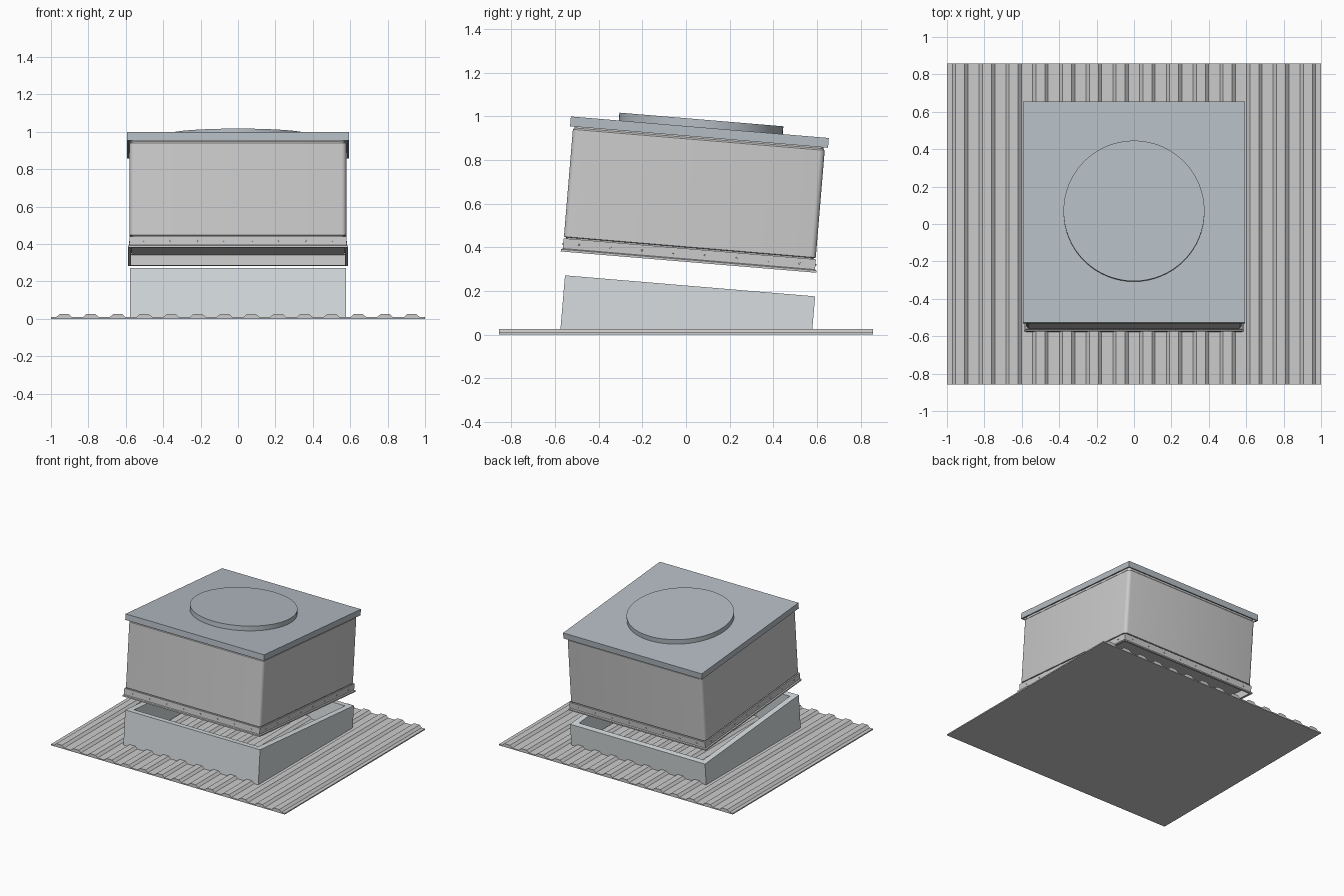
import bpy, bmesh, math
from mathutils import Matrix, Vector

if "Cube" in bpy.data.objects:
    bpy.data.objects.remove(bpy.data.objects["Cube"])

PITCH = math.atan(1 / 12)
# Frame of the tilted hood: origin at the middle of its lower rim
TILT = Matrix.Translation((0, 0.012, 0.3325)) @ Matrix.Rotation(-PITCH, 4, 'X')


def material(name, rgb):
    m = bpy.data.materials.new(name)
    m.diffuse_color = (*rgb, 1)
    m.use_nodes = True
    m.node_tree.nodes["Principled BSDF"].inputs["Base Color"].default_value = m.diffuse_color
    return m


LID_MAT = material("blue_grey_metal", (0.46, 0.51, 0.55))
CURB_MAT = material("pale_galvanised", (0.68, 0.72, 0.74))
SHEET_MAT = material("pale_sheet", (0.68, 0.69, 0.70))
BODY_MAT = material("warm_grey", (0.56, 0.56, 0.56))


def finish(name, bm, mat, smooth=False, matrix=None):
    if matrix:
        bm.transform(matrix)
    bmesh.ops.recalc_face_normals(bm, faces=bm.faces)
    me = bpy.data.meshes.new(name)
    bm.to_mesh(me)
    bm.free()
    me.materials.append(mat)
    ob = bpy.data.objects.new(name, me)
    bpy.context.collection.objects.link(ob)
    if smooth:
        bpy.ops.object.select_all(action='DESELECT')
        ob.select_set(True)
        bpy.context.view_layer.objects.active = ob
        bpy.ops.object.shade_smooth_by_angle(angle=math.radians(30))
    return ob


def square(half, r, seg=4):
    """Square outline, with rounded corners when r > 0."""
    pts = []
    for k, (sx, sy) in enumerate([(1, 1), (-1, 1), (-1, -1), (1, -1)]):
        steps = seg if r else 0
        for i in range(steps + 1):
            a = math.pi / 2 * (k + i / max(steps, 1))
            pts.append((sx * (half - r) + r * math.cos(a),
                        sy * (half - r) + r * math.sin(a)))
    return pts


def bridge(bm, a, b):
    for i in range(len(a)):
        j = (i + 1) % len(a)
        bm.faces.new((a[i], a[j], b[j], b[i]))


def square_loft(name, profile, mat, r=0.0, closed=False, smooth=False):
    """Sweep a (half width, height) profile round a square."""
    bm = bmesh.new()
    rings = [[bm.verts.new((x, y, z)) for x, y in square(h, r)] for h, z in profile]
    for a, b in zip(rings, rings[1:]):
        bridge(bm, a, b)
    if closed:
        bridge(bm, rings[-1], rings[0])
    else:
        bm.faces.new(rings[0])
        bm.faces.new(rings[-1])
    return finish(name, bm, mat, smooth, TILT)


# Ribbed roof sheet: one cross-section extruded front to back
PROF_BASE, RIB_TOP = 0.009, 0.026
section = [(-1, 0), (-1, PROF_BASE)]
for i in range(14):
    c = (i - 6.5) * 0.143
    section += [(c - 0.042, PROF_BASE), (c - 0.024, RIB_TOP),
                (c + 0.024, RIB_TOP), (c + 0.042, PROF_BASE)]
section += [(1, PROF_BASE), (1, 0)]
bm = bmesh.new()
ends = [[bm.verts.new((x, y, z)) for x, z in section] for y in (-0.857, 0.857)]
bridge(bm, *ends)
for e in ends:
    bm.faces.new(e)
finish("roof_sheet", bm, SHEET_MAT)

# Hollow roof curb with a sloping top, walls square to the slope
T = 0.045


def curb_ring(bm, inset, top):
    pts = []
    for sx, sy in [(1, 1), (-1, 1), (-1, -1), (1, -1)]:
        y = sy * (0.577 - inset)
        z = 0.005
        if top:
            z = 0.2235 - y / 12
            y += z / 12
        pts.append(bm.verts.new((sx * (0.577 - inset), y, z)))
    return pts


bm = bmesh.new()
rings = [curb_ring(bm, 0, False), curb_ring(bm, 0, True),
         curb_ring(bm, T, True), curb_ring(bm, T, False)]
for i in range(4):
    bridge(bm, rings[i], rings[(i + 1) % 4])
finish("roof_curb", bm, CURB_MAT)

# Skirt band under the hood, with a small drip lip
square_loft("skirt_band", [(0.588, 0), (0.588, 0.010), (0.580, 0.014), (0.580, 0.061),
                           (0.571, 0.061), (0.571, 0)], BODY_MAT, closed=True)

# Hood body with rounded corners and a reveal above the band
square_loft("hood_body", [(0.570, 0.056), (0.570, 0.066), (0.579, 0.069), (0.579, 0.562),
                          (0.572, 0.569), (0.572, 0.611)], BODY_MAT, r=0.025, smooth=True)

# Lid with a folded-down rim
square_loft("lid", [(0.584, 0.608), (0.584, 0.575), (0.593, 0.575), (0.593, 0.62)], LID_MAT)

# Round raised cover on the lid
bm = bmesh.new()
bmesh.ops.create_cone(bm, cap_ends=True, segments=64, radius1=0.377, radius2=0.377,
                      depth=0.038, matrix=Matrix.Translation((0, 0.004, 0.637)))
finish("round_cover", bm, LID_MAT, True, TILT)

# Screw heads along each side of the skirt band
bm = bmesh.new()
for side in range(4):
    turn = Matrix.Rotation(side * math.pi / 2, 4, 'Z')
    for i in range(8):
        place = Matrix.Translation(((i - 3.5) * 0.145, -0.581, 0.036))
        bmesh.ops.create_cone(bm, cap_ends=True, segments=8, radius1=0.005, radius2=0.004,
                              depth=0.006,
                              matrix=turn @ place @ Matrix.Rotation(math.pi / 2, 4, 'X'))
finish("band_screws", bm, BODY_MAT, False, TILT)
